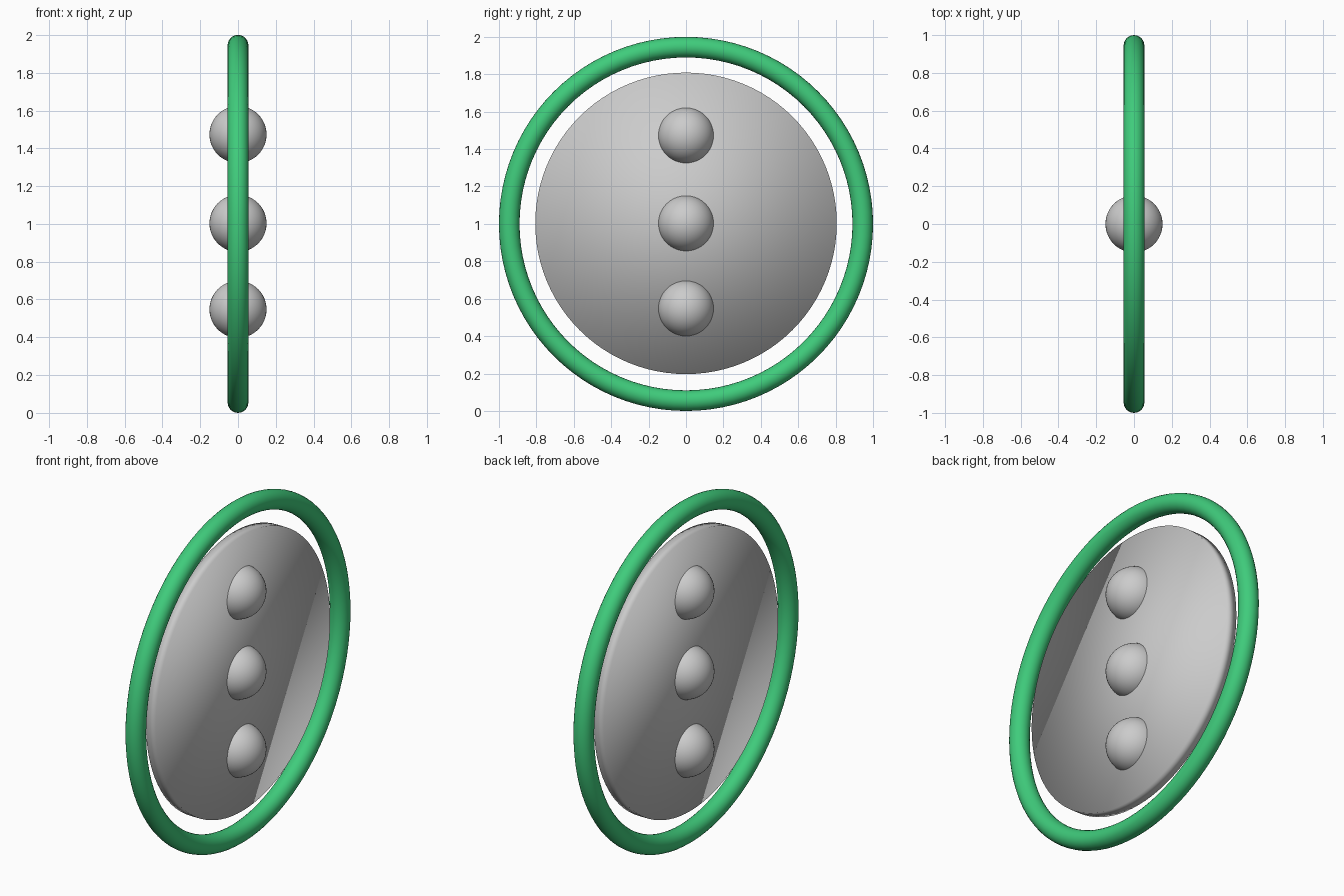
import bpy
from math import pi

if "Cube" in bpy.data.objects:
    bpy.data.objects.remove(bpy.data.objects["Cube"])

AXIS_X = (0, pi / 2, 0)  # turns z-axis primitives to face sideways


def finish(name):
    obj = bpy.context.object
    obj.name = name
    bpy.ops.object.shade_smooth()
    return obj


# Green outer ring
bpy.ops.mesh.primitive_torus_add(major_radius=0.945, minor_radius=0.055,
                                 major_segments=96, minor_segments=24,
                                 location=(0, 0, 1), rotation=AXIS_X)
ring = finish("outer_ring")
green = bpy.data.materials.new("green")
green.diffuse_color = (0.05, 0.6, 0.2, 1)
green.use_nodes = True
green.node_tree.nodes["Principled BSDF"].inputs["Base Color"].default_value = green.diffuse_color
ring.data.materials.append(green)

# Thin grey disc, smooth shaded over its rim
bpy.ops.mesh.primitive_cylinder_add(vertices=96, radius=0.806, depth=0.065,
                                    location=(0, 0, 1.003), rotation=AXIS_X)
finish("disc")

# Three balls set through the disc, showing on both sides
for name, z in (("lower", 0.548), ("middle", 1.003), ("upper", 1.473)):
    bpy.ops.mesh.primitive_uv_sphere_add(segments=48, ring_count=24,
                                         radius=0.151, location=(0, 0, z))
    finish(name + "_ball")
